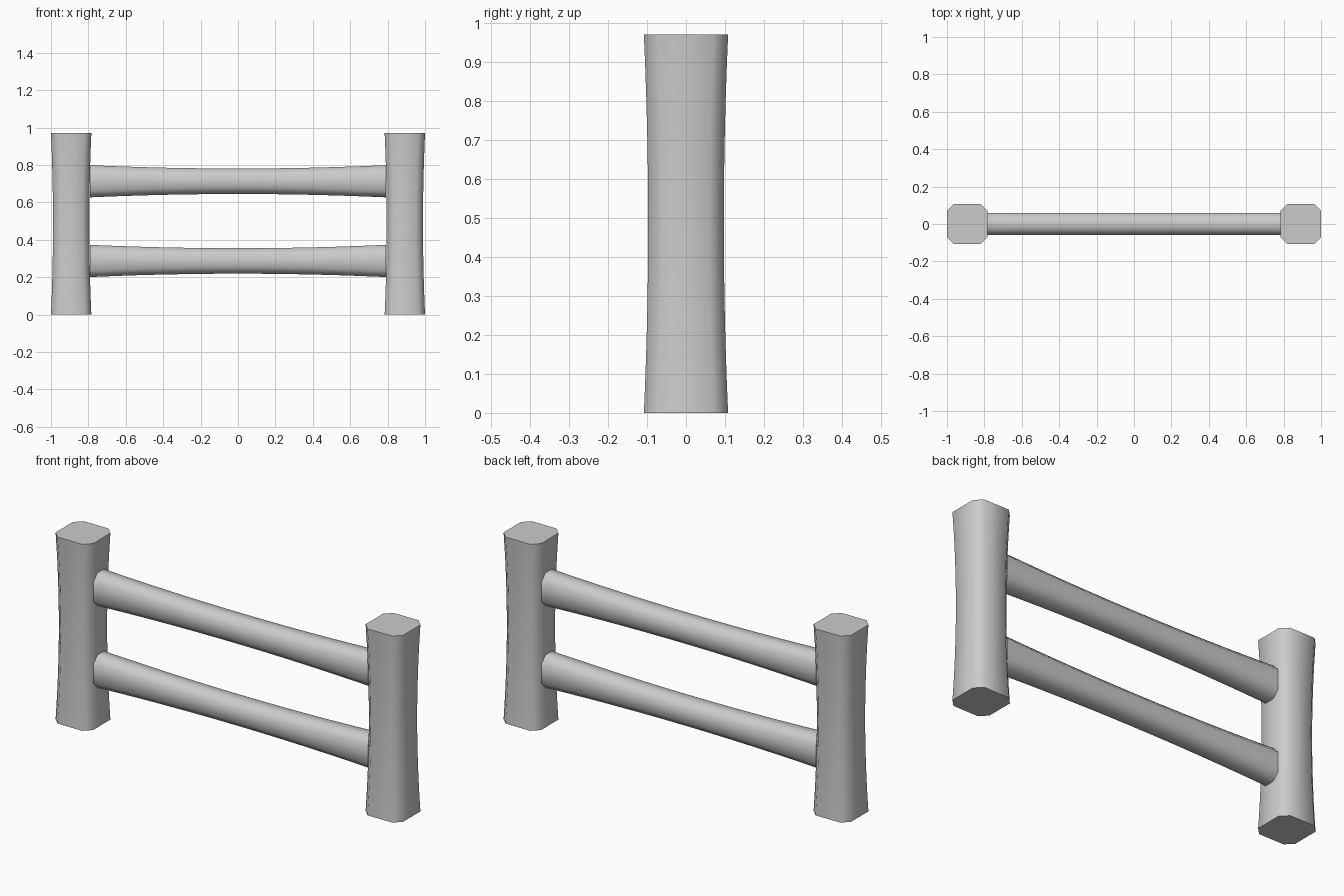
import bpy
import bmesh
import math
from mathutils import Matrix

cube = bpy.data.objects.get("Cube")
if cube:
    bpy.data.objects.remove(cube, do_unlink=True)

grey = bpy.data.materials.new("plain_grey")
grey.use_nodes = True
GREY = (0.6, 0.6, 0.6, 1)
grey.diffuse_color = GREY
grey.node_tree.nodes["Principled BSDF"].inputs["Base Color"].default_value = GREY


def octagon(a, b, c):
    """Rectangle of half sizes a, b with corners cut back by c."""
    return [(a, b - c), (a - c, b), (c - a, b), (-a, b - c),
            (-a, c - b), (c - a, -b), (a - c, -b), (a, c - b)]


def waisted_beam(name, length, ends, middle, cut, matrix, steps=12):
    """Chamfered beam along z, narrowing smoothly towards its middle."""
    bm = bmesh.new()
    rings = []
    for i in range(steps + 1):
        t = 2 * i / steps - 1
        a, b = (m + (e - m) * t * t for e, m in zip(ends, middle))
        rings.append([bm.verts.new((x, y, t * length / 2))
                      for x, y in octagon(a, b, cut)])
    for low, high in zip(rings, rings[1:]):
        for k in range(8):
            n = (k + 1) % 8
            bm.faces.new((low[k], low[n], high[n], high[k]))
    bm.faces.new(rings[0][::-1])
    bm.faces.new(rings[-1])
    bm.transform(matrix)
    bmesh.ops.recalc_face_normals(bm, faces=bm.faces)
    mesh = bpy.data.meshes.new(name)
    bm.to_mesh(mesh)
    bm.free()
    mesh.materials.append(grey)
    obj = bpy.data.objects.new(name, mesh)
    bpy.context.collection.objects.link(obj)
    bpy.ops.object.select_all(action="DESELECT")
    obj.select_set(True)
    bpy.context.view_layer.objects.active = obj
    bpy.ops.object.shade_smooth_by_angle(angle=math.radians(60))
    return obj


# Upright posts
for side, x in (("left", 0.892), ("right", -0.892)):
    waisted_beam(side + "_post", 0.97, (0.108, 0.108), (0.097, 0.097), 0.037,
                 Matrix.Translation((x, 0, 0.485)))

# Horizontal rails, thinner in height at mid-span
for place, z in (("lower", 0.287), ("upper", 0.713)):
    waisted_beam(place + "_rail", 1.58, (0.086, 0.06), (0.068, 0.06), 0.034,
                 Matrix.Translation((0, 0, z)) @ Matrix.Rotation(math.pi / 2, 4, "Y"))
